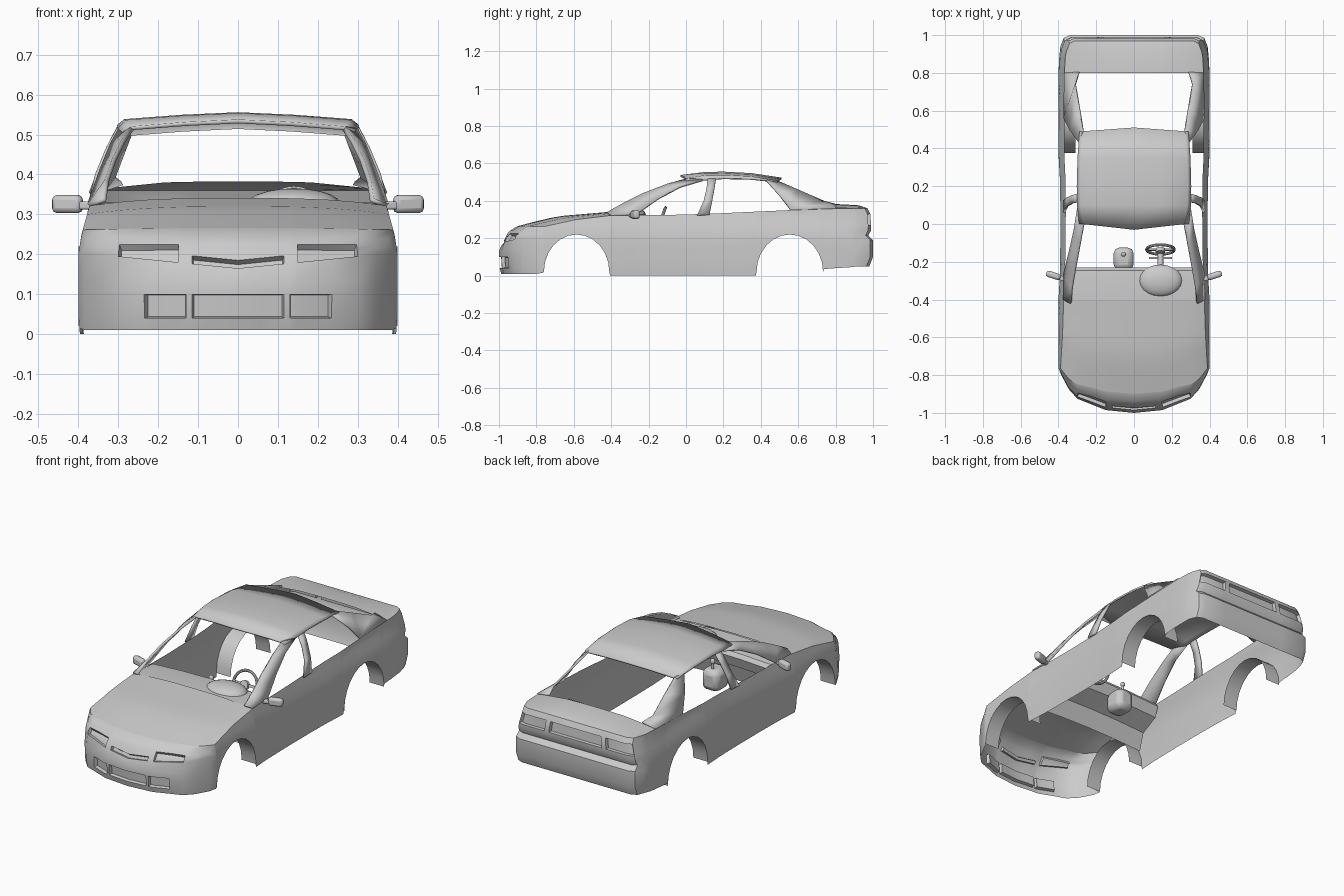
import bpy, bmesh, math
from mathutils import Vector

if "Cube" in bpy.data.objects:
    bpy.data.objects.remove(bpy.data.objects["Cube"])


def interp(table, v):
    if v <= table[0][0]:
        return table[0][1]
    for (a, fa), (b, fb) in zip(table, table[1:]):
        if v <= b:
            return fa + (fb - fa) * (v - a) / (b - a)
    return table[-1][1]


def finish(name, bm, solid=0.0, bevel=0.0, angle=35):
    me = bpy.data.meshes.new(name)
    bm.to_mesh(me)
    bm.free()
    ob = bpy.data.objects.new(name, me)
    bpy.context.collection.objects.link(ob)
    bpy.ops.object.select_all(action='DESELECT')
    ob.select_set(True)
    bpy.context.view_layer.objects.active = ob
    bpy.ops.object.shade_smooth_by_angle(angle=math.radians(angle))
    if solid:
        m = ob.modifiers.new("thickness", 'SOLIDIFY')
        m.thickness, m.offset = solid, 0
    if bevel:
        m = ob.modifiers.new("bevel", 'BEVEL')
        m.width, m.segments = bevel, 2
    return ob


def add_grid(bm, rows):
    vs = [[bm.verts.new(p) for p in r] for r in rows]
    for a, b in zip(vs, vs[1:]):
        for i in range(len(a) - 1):
            bm.faces.new((a[i], a[i + 1], b[i + 1], b[i]))


def loft(name, rows, solid=0.0, mirror=False):
    bm = bmesh.new()
    add_grid(bm, rows)
    if mirror:
        add_grid(bm, [[(-x, y, z) for x, y, z in reversed(r)] for r in rows])
    bmesh.ops.recalc_face_normals(bm, faces=bm.faces)
    return finish(name, bm, solid)


# Body outline: half plan from nose centre to tail centre (x, y, kind, bottom z)
NOSE = [(0, -1), (.15, -.985), (.3, -.925), (.345, -.875), (.385, -.80)]
BELT = [(-.87, .245), (-.76, .262), (-.585, .30), (-.4, .322), (0, .325), (.55, .35), (.8, .358), (1, .36)]
TUCK = [(0, .99), (.05, 1), (.2, 1), (.25, .98), (.33, .925), (.36, .92)]


def arch(yc, hw):
    return [(yc - hw * math.cos(math.pi * i / 12), .02 + .2 * math.sin(math.pi * i / 12)) for i in range(13)]


arches = [arch(-.585, .175), arch(.555, .178)]
half = [(x, interp(NOSE, x), 'f', .01) for x in (0, .06, .115, .13, .15, .235, .30, .345, .385)]
F = len(half) - 1
half.append((.40, -.764, 's', .015))
half += [(.40, y, 's', z) for y, z in arches[0]]
half.append((.40, -.406, 's', 0))
C = len(half) - 1
half += [(x, y, 's', 0) for x, y in ((.393, -.28), (.39, -.1), (.39, .1), (.393, .25), (.40, .373))]
half += [(.40, y, 's', z) for y, z in arches[1]]
half += [(.40, .737, 's', .035), (.40, .80, 's', .04), (.396, .88, 's', .045)]
D, R = len(half) - 2, len(half)
half += [(x, y, 'r', .05) for x, y in
         ((.39, .94), (.372, .985), (.34, 1), (.20, 1), (.17, 1), (.06, 1), (0, 1))]


def column(x, y, kind, zb):
    dy, w = [0] * 8, 1
    if kind == 'f':
        zs = [.01, .04, .10, .135, .165 + .1 * x, min(.185 + .1 * x, .22), .225, .24]
        dy = [.012, .004, 0, 0, .015, .025, .045, .06]
        w = 1 - (x / .4) ** 4
    elif kind == 'r':
        zs = [.05, .10, .19, .215, .24, .27, .33, .36]
        dy = [-.02, 0, 0, -.025, -.012, -.01, -.015, -.03]
    else:
        zt = interp(BELT, y)
        zs = [zb + (zt - zb) * f for f in (0, .15, .3, .45, .6, .75, .88, 1)]
    return [Vector((x * interp(TUCK, z), y + d * w, z)) for z, d in zip(zs, dy)]


cols = [column(*h) for h in half]
top = [c[-1] for c in cols]
flip = lambda p: Vector((-p.x, p.y, p.z))

# Body skin all the way round
bm = bmesh.new()
ring = cols + [[flip(p) for p in c] for c in cols[-2:0:-1]]
rv = [[bm.verts.new(p) for p in c] for c in ring]
skin = []
for k in range(len(rv)):
    a, b = rv[k], rv[(k + 1) % len(rv)]
    for r in range(7):
        skin.append((bm.faces.new((a[r], b[r], b[r + 1], a[r + 1])), r))
bm.normal_update()

# Recesses: (end, x range, row range) for air intakes, grille, headlights, tail lights, plate
regions = [(-1, -.116, .116, 1, 1), (-1, -.116, .116, 4, 4), (1, -.171, .171, 5, 5)]
for s in (1, -1):
    for e, a, b, r0, r1 in ((-1, .13, .236, 1, 1), (-1, .149, .301, 4, 5), (1, .19, .341, 5, 5)):
        regions.append((e, min(s * a, s * b), max(s * a, s * b), r0, r1))
for end, x0, x1, r0, r1 in regions:
    fs = []
    for f, r in skin:
        c = f.calc_center_median()
        if r0 <= r <= r1 and x0 < c.x < x1 and c.y * end > .8:
            fs.append(f)
    bmesh.ops.inset_region(bm, faces=fs, thickness=.003, depth=-.018, use_even_offset=True)


# Bonnet and boot lid span between the left and right top edges
def cap(ends, corner, sides, y_end, bulge):
    e0 = top[corner]
    across = [(-1, i) for i in ends if top[i].x > 0] + [(1, i) for i in reversed(ends)]
    rows = []
    for j in sides:
        e = top[j]
        t = (e.y - e0.y) / (y_end - e0.y)
        row = []
        for s, i in across:
            p = top[i]
            u = p.x / e0.x
            row.append((s * u * e.x, p.y + t * (y_end - p.y),
                        p.z + e.z - e0.z + bulge * min(1, 2.5 * t) * (1 - u ** 3)))
        rows.append(row)
    add_grid(bm, rows)


cap(list(range(F, -1, -1)), F, range(F, C + 1), top[C].y, .02)
cap(list(range(R, len(half))), R, range(R, D - 1, -1), top[D].y, .025)
bmesh.ops.remove_doubles(bm, verts=bm.verts, dist=.0005)
bmesh.ops.recalc_face_normals(bm, faces=bm.faces)
finish("body_shell", bm)

# Wheel arch liners
for name, pts in zip(("front_arch_liners", "rear_arch_liners"), arches):
    loft(name, [[(.40, y, z), (.31, y, z)] for y, z in pts], mirror=True)

# Roof panel with side rails: y, centre z, half width, rail x, rail z
roof = []
for i, (y, zc, hw, lx, lz) in enumerate(((0, .533, .265, .288, .503), (.1, .549, .28, .298, .512),
                                         (.2, .551, .283, .30, .52), (.35, .543, .28, .297, .517),
                                         (.49, .519, .27, .288, .503))):
    bow = {0: -.03, 4: .02}.get(i, 0)
    row = [(u * hw, y + bow * (1 - abs(u)), zc - .017 * abs(u) ** 1.4) for u in (-1, -.5, 0, .5, 1)]
    roof.append([(-lx, y, lz)] + row + [(lx, y, lz)])
loft("roof", roof, solid=.01)

# Window pillars
loft("windscreen_pillars", [[(.335, -.42, .337), (.372, -.40, .322)], [(.328, -.335, .385), (.372, -.27, .325)],
                            [(.31, -.23, .438), (.342, -.15, .41)], [(.285, -.1, .487), (.316, -.03, .475)],
                            [(.264, .01, .517), (.297, .09, .51)]], .012, True)
loft("middle_pillars", [[(.37, .06, .322), (.37, .125, .325)], [(.352, .095, .40), (.352, .14, .40)],
                        [(.325, .11, .465), (.325, .152, .465)], [(.298, .115, .515), (.298, .16, .517)]], .012, True)
loft("rear_pillars", [[(.268, .485, .506), (.29, .43, .508)], [(.287, .60, .457), (.34, .50, .43)],
                      [(.31, .74, .395), (.370, .56, .351)], [(.29, .805, .378), (.368, .80, .358)]], .01, True)

# Dashboard, swept across the cabin
dash = [(-.406, .338), (-.30, .338), (-.245, .332), (-.23, .31), (-.25, .25), (-.35, .20), (-.38, .10)]
loft("dashboard", [[(x, y, z - .012 * (abs(x) / .36) ** 2) for x in (-.36, -.18, 0, .18, .36)] for y, z in dash])


def round_part(name, kind, loc, scale=(1, 1, 1), rot_x=0, **kw):
    bm = bmesh.new()
    if kind == 'sphere':
        bmesh.ops.create_uvsphere(bm, u_segments=20, v_segments=10, radius=1)
    elif kind == 'box':
        bmesh.ops.create_cube(bm, size=1)
    else:
        bmesh.ops.create_cone(bm, cap_ends=True, segments=16, radius1=1, radius2=1, depth=1)
    bmesh.ops.scale(bm, vec=scale, verts=bm.verts)
    ob = finish(name, bm, **kw)
    ob.location, ob.rotation_euler = loc, (rot_x, 0, 0)
    return ob


round_part("instrument_hood", 'sphere', (.14, -.30, .328), (.115, .085, .037))

# Steering wheel and column
tilt = math.radians(70)
bpy.ops.mesh.primitive_torus_add(location=(.14, -.135, .295), rotation=(tilt, 0, 0), major_radius=.073,
                                 minor_radius=.008, major_segments=28, minor_segments=8)
bpy.context.object.name = "steering_wheel"
bpy.ops.object.shade_smooth_by_angle()
round_part("steering_hub", 'cone', (.14, -.14, .293), (.025, .025, .02), tilt)
round_part("steering_spoke", 'box', (.14, -.137, .295), (.14, .014, .008), tilt)
round_part("steering_column", 'cone', (.14, -.19, .277), (.015, .015, .11), tilt)
round_part("column_stalks", 'box', (.14, -.18, .285), (.12, .008, .008))

# Centre console and gear lever
round_part("centre_console", 'box', (-.055, -.185, .19), (.105, .12, .12), bevel=.03)
round_part("gear_lever", 'cone', (-.055, -.16, .265), (.007, .007, .05))
round_part("gear_knob", 'sphere', (-.055, -.16, .29), (.013, .013, .015))

# Door mirrors
for s, side in ((1, "right"), (-1, "left")):
    m = round_part(side + "_mirror", 'box', (s * .427, -.272, .326), (.078, .034, .045), bevel=.012)
    m.rotation_euler = (0, 0, s * math.radians(18))
    a = round_part(side + "_mirror_arm", 'box', (s * .38, -.288, .322), (.05, .025, .02), bevel=.005)
    a.rotation_euler = (0, 0, s * math.radians(18))
